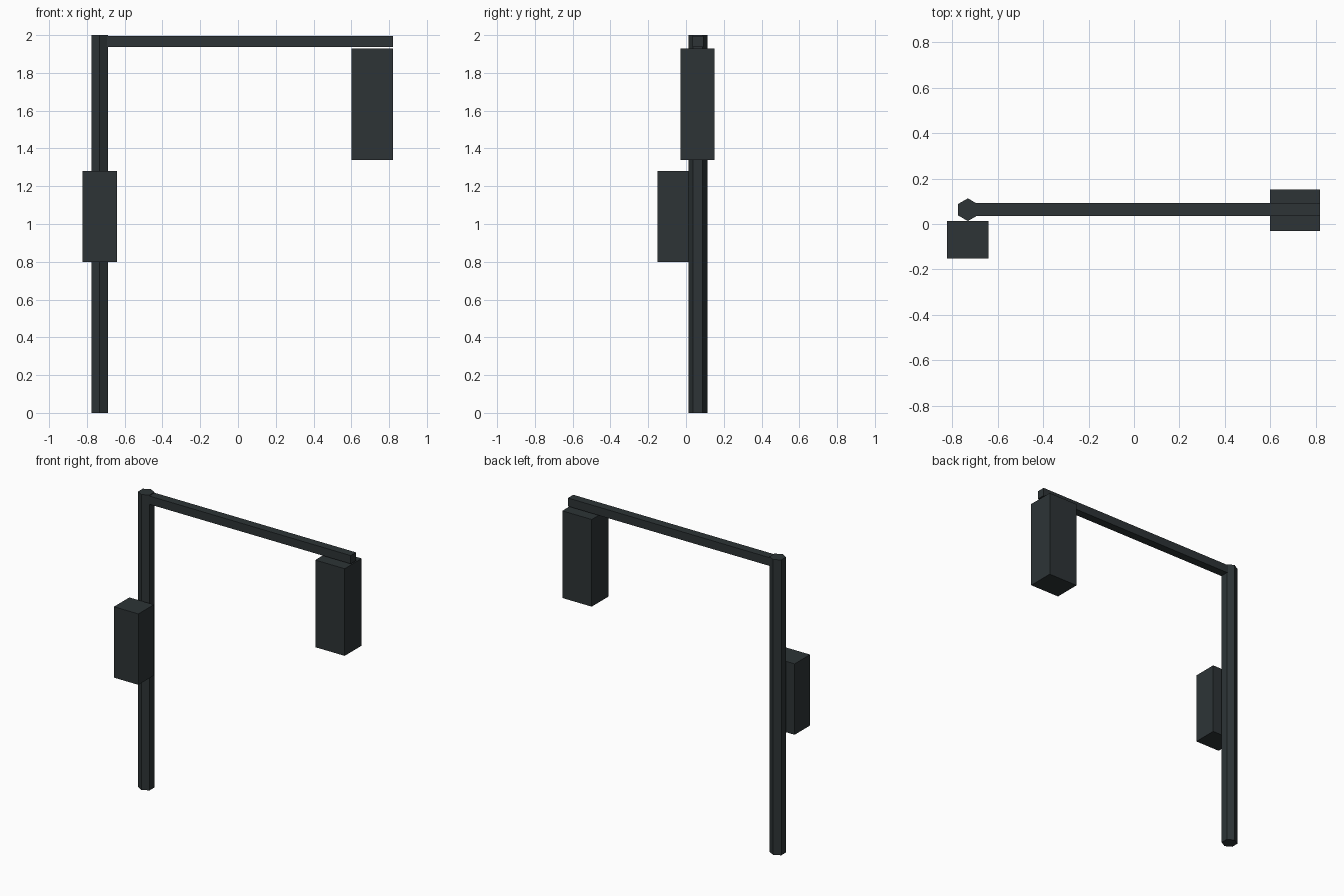
import bpy
import math

cube = bpy.data.objects.get("Cube")
if cube:
    bpy.data.objects.remove(cube, do_unlink=True)

# Single dark slate paint
slate = bpy.data.materials.new("dark_slate")
slate.use_nodes = True
colour = (0.0262, 0.0343, 0.0369, 1.0)
slate.diffuse_color = colour
slate.node_tree.nodes["Principled BSDF"].inputs["Base Color"].default_value = colour


def finish(name):
    obj = bpy.context.object
    obj.name = name
    obj.data.materials.clear()
    obj.data.materials.append(slate)
    return obj


def box(name, low, high):
    """Box between two opposite corners."""
    centre = [(a + b) / 2 for a, b in zip(low, high)]
    bpy.ops.mesh.primitive_cube_add(size=1, location=centre)
    obj = finish(name)
    size = [b - a for a, b in zip(low, high)]
    for v in obj.data.vertices:
        v.co = [c * s for c, s in zip(v.co, size)]
    return obj


# Hexagonal upright pole, with corners facing front and back
bpy.ops.mesh.primitive_cylinder_add(vertices=6, radius=0.05, depth=2,
                                    location=(-0.732, 0.063, 1))
finish("pole")

# Overhead arm reaching out from the pole top
box("arm", (-0.70, 0.035, 1.938), (0.82, 0.092, 1.994))

# Signal housing hanging just below the arm end
box("hanging_signal_box", (0.60, -0.03, 1.34), (0.82, 0.152, 1.93))

# Signal housing on the front of the pole
box("pole_signal_box", (-0.823, -0.152, 0.80), (-0.64, 0.013, 1.28))
